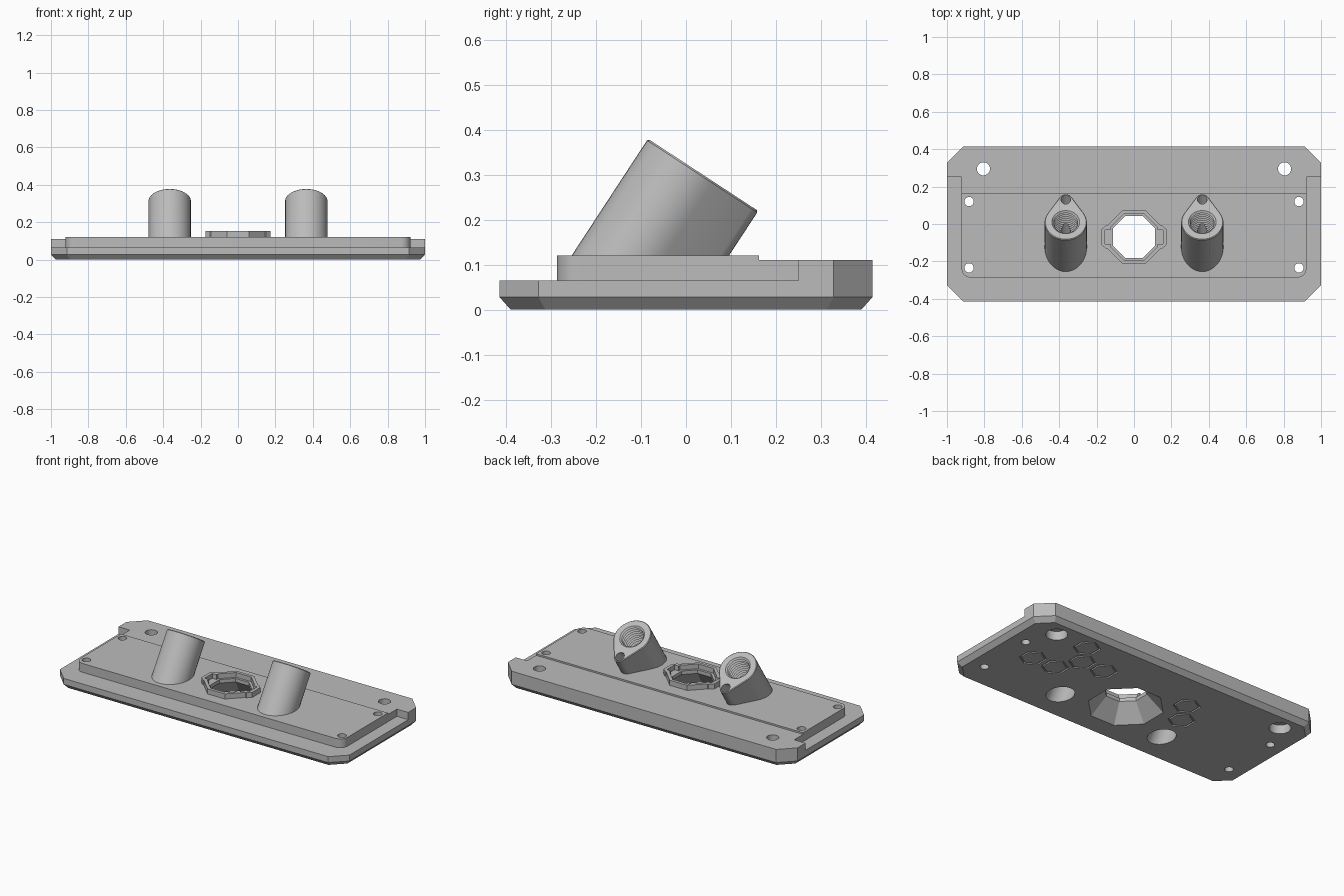
import bpy, bmesh
from math import sin, cos, pi, radians
from mathutils import Vector

if "Cube" in bpy.data.objects:
    bpy.data.objects.remove(bpy.data.objects["Cube"], do_unlink=True)

grey = bpy.data.materials.new("plain_grey")
grey.use_nodes = True
GREY = (0.5, 0.5, 0.5, 1)
grey.diffuse_color = GREY
grey.node_tree.nodes["Principled BSDF"].inputs["Base Color"].default_value = GREY


def loft(name, rings, closed=False):
    """Skin a list of equal point rings; cap the ends, or close into a loop."""
    bm = bmesh.new()
    vs = [[bm.verts.new(p) for p in ring] for ring in rings]
    n = len(vs[0])
    pairs = list(zip(vs, vs[1:])) + ([(vs[-1], vs[0])] if closed else [])
    for a, b in pairs:
        for i in range(n):
            j = (i + 1) % n
            bm.faces.new((a[i], a[j], b[j], b[i]))
    if not closed:
        bm.faces.new(vs[0])
        bm.faces.new(vs[-1])
    bmesh.ops.recalc_face_normals(bm, faces=bm.faces)
    mesh = bpy.data.meshes.new(name)
    bm.to_mesh(mesh)
    bm.free()
    mesh.materials.append(grey)
    ob = bpy.data.objects.new(name, mesh)
    bpy.context.collection.objects.link(ob)
    return ob


def at(pts, z):
    return [(x, y, z) for x, y in pts]


def prism(name, pts, z0, z1):
    return loft(name, [at(pts, z0), at(pts, z1)])


def ngon(x, y, r, n, turn=0.0):
    return [(x + r * cos(turn + 2 * pi * i / n), y + r * sin(turn + 2 * pi * i / n)) for i in range(n)]


def box(x0, x1, y0, y1):
    return [(x0, y0), (x1, y0), (x1, y1), (x0, y1)]


def clipped(hx, hy, c):
    return [(-hx + c, -hy), (hx - c, -hy), (hx, -hy + c), (hx, hy - c),
            (hx - c, hy), (-hx + c, hy), (-hx, hy - c), (-hx, -hy + c)]


def combine(tool, op):
    """Apply a boolean to the plate and discard the tool."""
    mod = plate.modifiers.new(op, 'BOOLEAN')
    mod.operation, mod.object, mod.solver = op, tool, 'EXACT'
    bpy.context.view_layer.objects.active = plate
    bpy.ops.object.modifier_apply(modifier=mod.name)
    bpy.data.objects.remove(tool, do_unlink=True)


def cut(tool):
    combine(tool, 'DIFFERENCE')


def add(tool):
    combine(tool, 'UNION')


# Main slab with clipped corners and a chamfered underside
full = clipped(1, 0.415, 0.087)
plate = loft("mounting_plate", [at(clipped(0.975, 0.39, 0.077), 0), at(full, 0.028), at(full, 0.12)])

# Lower ledge around the front and sides of the raised deck
DX, DY, CR = 0.922, -0.287, 0.05
left_arc = [(-DX + CR - CR * cos(a), DY + CR - CR * sin(a)) for a in [i * pi / 16 for i in range(9)]]
right_arc = [(-x, y) for x, y in reversed(left_arc)]
ledge = [(-1.2, 0.25), (-1.2, -0.6), (1.2, -0.6), (1.2, 0.25), (DX, 0.25)]
ledge += right_arc[::-1] + left_arc[::-1] + [(-DX, 0.25)]
cut(prism("ledge_cut", ledge, 0.065, 0.3))

# Slightly lower strip along the back
cut(prism("back_step", box(-1.2, 1.2, 0.162, 0.6), 0.11, 0.3))

# Octagonal collar with side tabs, its recess and the flared opening
CY, T = -0.07, pi / 8


def octagon(apothem):
    return ngon(0, CY, apothem / cos(T), 8, T)


add(prism("collar", octagon(0.145), 0.1, 0.152))
for s in (-1, 1):
    tab = [(s * x, CY + y) for x, y in ((0.1, -0.062), (0.15, -0.062), (0.175, -0.04),
                                        (0.175, 0.04), (0.15, 0.062), (0.1, 0.062))]
    add(prism("collar_tab", tab, 0.1, 0.152))
cut(prism("collar_recess", octagon(0.126), 0.122, 0.3))
for s in (-1, 1):
    cut(prism("tab_recess", box(*sorted((s * 0.1, s * 0.155)), CY - 0.038, CY + 0.038), 0.122, 0.3))
cut(loft("flared_opening", [at(octagon(0.204), -0.005), at(octagon(0.112), 0.1), at(octagon(0.112), 0.3)]))

# Tilted teardrop tubes with a threaded bore and a side channel
TILT = radians(33.2)
AXIS = Vector((0, sin(TILT), cos(TILT)))
SLOPE = Vector((0, cos(TILT), -sin(TILT)))
SIDE = Vector((1, 0, 0))
R_BIG, R_TAIL, REACH = 0.113, 0.036, 0.144


def circle(centre, r, u, v, n=32):
    return [centre + u * (r * cos(2 * pi * i / n)) + v * (r * sin(2 * pi * i / n)) for i in range(n)]


def teardrop(centre, shrink):
    pts = []
    tangent = math_angle = pi / 2 - (R_BIG - R_TAIL) / REACH * 1.08
    steps = 28
    for i in range(steps + 1):
        a = pi / 2 - (pi / 2 - tangent) + (2 * pi - 2 * tangent) * i / steps
        pts.append(centre + SLOPE * ((R_BIG - shrink) * cos(a)) + SIDE * ((R_BIG - shrink) * sin(a)))
    for i in range(9):
        a = -tangent + 2 * tangent * i / 8
        pts.append(centre + SLOPE * (REACH + (R_TAIL - shrink) * cos(a)) + SIDE * ((R_TAIL - shrink) * sin(a)))
    return pts


centres = [Vector((x, 0.01, 0.318)) for x in (-0.365, 0.365)]
for c in centres:
    top = teardrop(c, 0.004)
    rim = teardrop(c - AXIS * 0.004, 0)
    foot = [p - AXIS * ((p.z - 0.08) / AXIS.z) for p in rim]
    add(loft("tube", [foot, rim, top]))
for c in centres:
    profile = [(0.03, 0.074)]
    for i in range(14):
        profile += [(-0.018 * i, 0.074), (-0.018 * i - 0.009, 0.064)]
    profile += [(-0.26, 0.074), (-0.5, 0.074)]
    cut(loft("threaded_bore", [circle(c + AXIS * t, r, SIDE, SLOPE) for t, r in profile]))
    mouth = c + SLOPE * REACH
    end = Vector((c.x, -0.14, 0.05))
    run = (mouth - end).normalized()
    cut(loft("channel", [circle(p, 0.026, SIDE, run.cross(SIDE), 20) for p in (end, mouth + run * 0.06)]))

# Screw holes, the back pair counterbored from below
for s in (-1, 1):
    for y in (0.12, -0.235):
        cut(prism("small_hole", ngon(s * 0.882, y, 0.025, 24), -0.1, 0.3))
    cut(prism("large_hole", ngon(s * 0.805, 0.295, 0.035, 32), -0.1, 0.3))
    cut(prism("counterbore", ngon(s * 0.805, 0.295, 0.061, 32), -0.1, 0.055))

# Engraved hexagon outlines on the underside
for x, y in ((0.58, 0.287), (0.5, 0.151), (0.345, 0.151), (0.738, 0.012),
             (0.58, 0.012), (-0.255, 0.151), (-0.333, 0.012)):
    outer, inner = (ngon(x, y, r, 6, pi / 6) for r in (0.077, 0.066))
    cut(loft("hexagon_groove", [at(outer, -0.02), at(outer, 0.008), at(inner, 0.008), at(inner, -0.02)], True))

# Smooth the round walls and keep the edges crisp
bpy.ops.object.select_all(action='DESELECT')
plate.select_set(True)
bpy.context.view_layer.objects.active = plate
bpy.ops.object.shade_smooth_by_angle(angle=radians(30))
